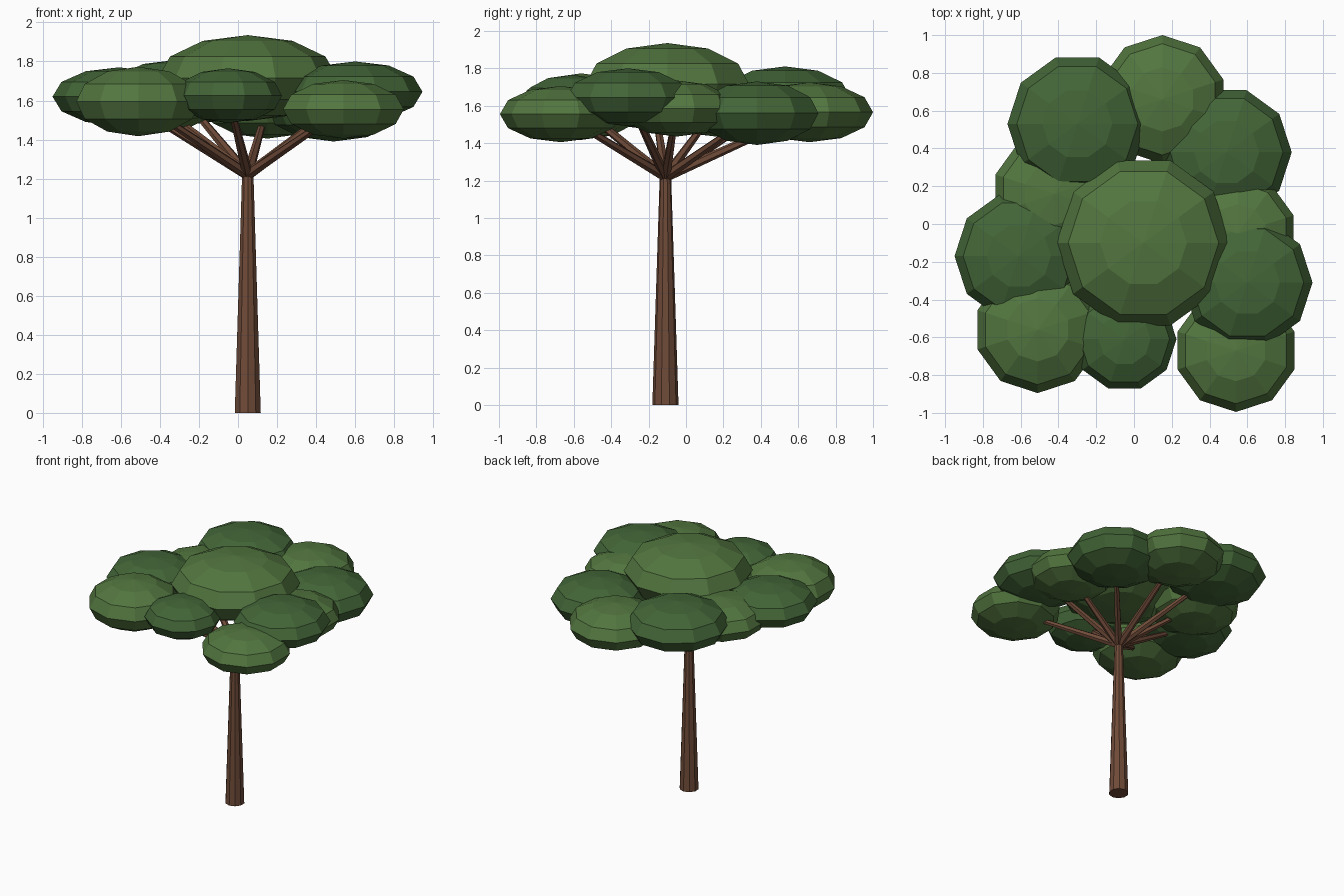
import bpy, bmesh, math
from mathutils import Vector, Matrix

if "Cube" in bpy.data.objects:
    bpy.data.objects.remove(bpy.data.objects["Cube"])


def material(name, rgb):
    m = bpy.data.materials.new(name)
    m.diffuse_color = (*rgb, 1)
    m.use_nodes = True
    m.node_tree.nodes["Principled BSDF"].inputs["Base Color"].default_value = m.diffuse_color
    return m


BARK = material("bark", (0.16, 0.07, 0.04))
LIGHT = material("light_leaf", (0.085, 0.18, 0.05))
DARK = material("dark_leaf", (0.055, 0.13, 0.038))


def finish(bm, name, mat):
    mesh = bpy.data.meshes.new(name)
    bm.to_mesh(mesh)
    bm.free()
    mesh.materials.append(mat)
    ob = bpy.data.objects.new(name, mesh)
    bpy.context.collection.objects.link(ob)


def limb(name, a, b, r1, r2, sides):
    """Tapered prism from a to b."""
    a, b = Vector(a), Vector(b)
    d = b - a
    bm = bmesh.new()
    bmesh.ops.create_cone(
        bm, cap_ends=True, segments=sides, radius1=r1, radius2=r2, depth=d.length,
        matrix=Matrix.Translation((a + b) / 2) @ d.to_track_quat('Z', 'Y').to_matrix().to_4x4())
    finish(bm, name, BARK)


def clump(name, centre, r, h, mat, turn):
    """Flattened faceted ball of leaves."""
    bm = bmesh.new()
    bmesh.ops.create_uvsphere(
        bm, u_segments=10, v_segments=6, radius=1,
        matrix=Matrix.Translation(centre) @ Matrix.Rotation(turn, 4, 'Z')
        @ Matrix.Diagonal((r, r, h, 1)))
    finish(bm, name, mat)


# Trunk
fork = Vector((0.05, -0.11, 1.22))
limb("trunk", (0.05, -0.11, 0), fork + Vector((0, 0, 0.02)), 0.07, 0.03, 10)

# Crown: one big centre clump over a ring of smaller ones
clump("centre_clump", (0.05, -0.10, 1.715), 0.46, 0.22, LIGHT, math.pi / 10)

ring = [  # x, y, z, radius, half height, colour
    (0.15, 0.66, 1.565, 0.34, 0.16, LIGHT),
    (0.49, 0.38, 1.56, 0.345, 0.17, DARK),
    (0.55, -0.05, 1.585, 0.31, 0.15, LIGHT),
    (0.60, -0.31, 1.645, 0.345, 0.155, DARK),
    (0.54, -0.67, 1.555, 0.325, 0.15, LIGHT),
    (-0.05, -0.61, 1.625, 0.275, 0.14, DARK),
    (-0.51, -0.56, 1.595, 0.335, 0.178, LIGHT),
    (-0.61, -0.17, 1.62, 0.34, 0.15, DARK),
    (-0.42, 0.16, 1.585, 0.33, 0.15, LIGHT),
    (-0.30, 0.53, 1.64, 0.37, 0.17, DARK),
]

# Each ring clump is carried by a branch from the fork
for i, (x, y, z, r, h, mat) in enumerate(ring, 1):
    c = Vector((x, y, z))
    clump(f"leaf_clump_{i}", c, r, h, mat, 0 if i % 2 else math.pi / 10)
    limb(f"branch_{i}", fork, fork.lerp(c, 0.78), 0.028, 0.018, 6)
